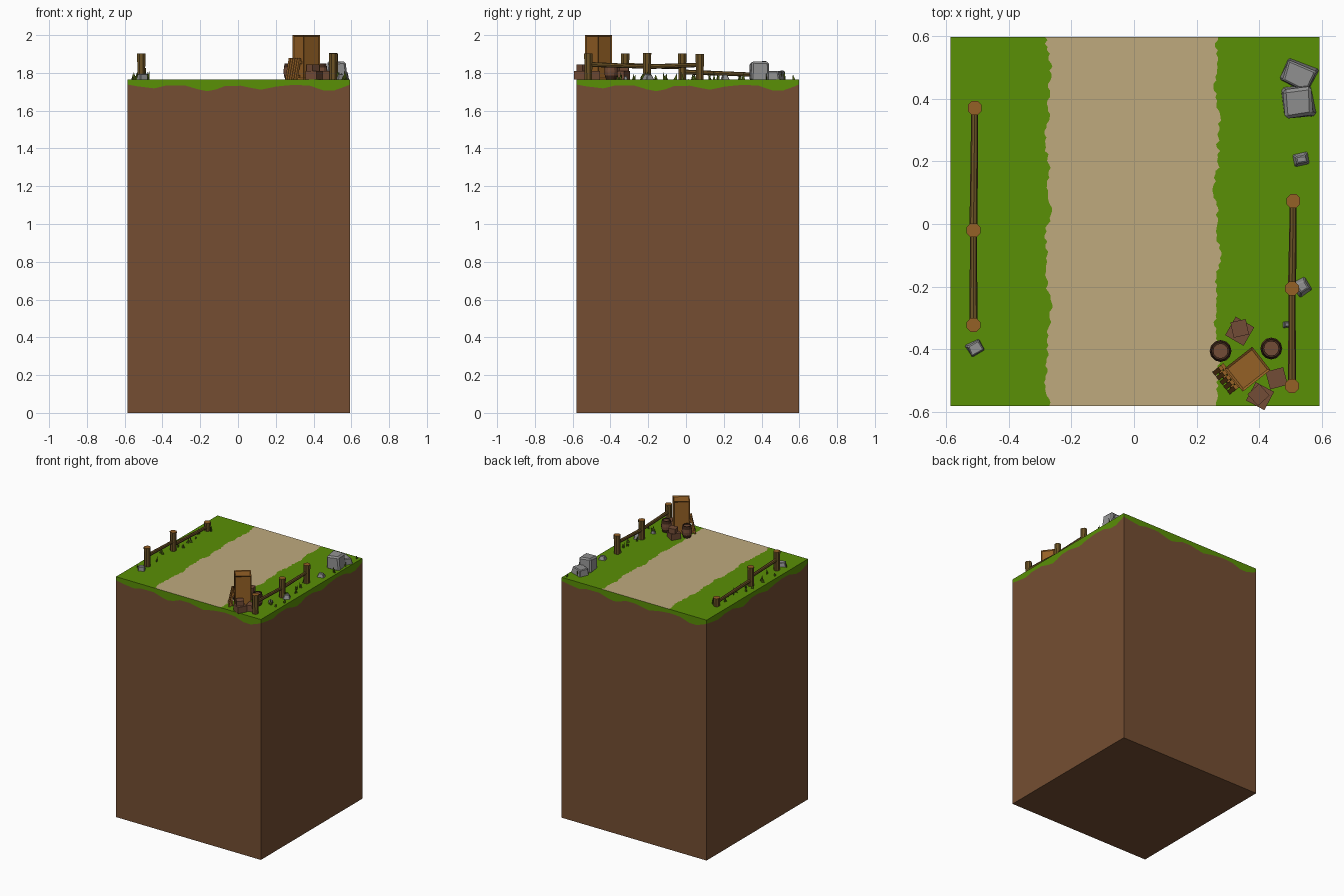
import bpy, bmesh, math, random
from mathutils import Matrix, Vector

if "Cube" in bpy.data.objects:
    bpy.data.objects.remove(bpy.data.objects["Cube"])

random.seed(7)
X0, X1, Y0, Y1, TOP = -0.585, 0.592, -0.58, 0.597, 1.765


def mat(name, r, g, b):
    m = bpy.data.materials.new(name)
    m.diffuse_color = (*[(c / 255) ** 2.2 for c in (r, g, b)], 1)
    m.use_nodes = True
    m.node_tree.nodes["Principled BSDF"].inputs["Base Color"].default_value = m.diffuse_color
    return m


GRASS = mat("grass green", 90, 142, 14)
DIRT = mat("dirt brown", 116, 79, 53)
SAND = mat("path sand", 189, 168, 125)
BARK = mat("bark brown", 108, 84, 42)
WOOD = mat("orange wood", 148, 97, 42)
DARK = mat("dark wood", 66, 44, 32)
RED = mat("reddish wood", 114, 77, 57)
STONE = mat("stone grey", 143, 143, 143)
BLADE = mat("blade green", 84, 104, 28)


def finish(name, bm, mats):
    me = bpy.data.meshes.new(name)
    bm.to_mesh(me)
    bm.free()
    for m in mats:
        me.materials.append(m)
    ob = bpy.data.objects.new(name, me)
    bpy.context.collection.objects.link(ob)
    return ob


def place(x, y, z, deg=0):
    return Matrix.Translation((x, y, z)) @ Matrix.Rotation(math.radians(deg), 4, 'Z')


def add_box(bm, m, size):
    return bmesh.ops.create_cube(bm, size=1, matrix=m @ Matrix.Diagonal((*size, 1)))['verts']


# earth block: side rings split by a wavy line into dirt and grass fringe
WAVE = [(0, .027), (.05, .037), (.12, .047), (.17, .033), (.26, .032), (.32, .053), (.36, .062),
        (.40, .052), (.44, .034), (.51, .033), (.55, .043), (.60, .054), (.67, .037), (.75, .028),
        (.82, .033), (.88, .057), (.93, .058), (.98, .037)]
corners = [Vector(c) for c in ((X0, Y0), (X1, Y0), (X1, Y1), (X0, Y1))]
bm = bmesh.new()
rings = []
for i in range(4):
    for t, d in WAVE:
        p = corners[i].lerp(corners[(i + 1) % 4], t)
        rings.append([bm.verts.new((p.x, p.y, z)) for z in (0, TOP - d, TOP)])
for a, b in zip(rings, rings[1:] + rings[:1]):
    for k in range(2):
        bm.faces.new((a[k], b[k], b[k + 1], a[k + 1])).material_index = k
bm.faces.new([r[0] for r in reversed(rings)])
finish("earth_block", bm, [DIRT, GRASS])

# top surface: grass, sandy path with ragged borders, grass
bm = bmesh.new()
N = 110
rows = []
for i in range(N + 1):
    y = Y0 + (Y1 - Y0) * i / N
    wob = [.006 * math.sin(y * 17 + k) + .004 * math.sin(y * 41 + 2 * k) + random.uniform(-.006, .006)
           for k in (0, 3)]
    rows.append([bm.verts.new((x, y, TOP)) for x in (X0, -.274 + wob[0], .265 + wob[1], X1)])
for a, b in zip(rows, rows[1:]):
    for k in range(3):
        bm.faces.new((a[k], a[k + 1], b[k + 1], b[k])).material_index = k % 2
finish("grass_and_path", bm, [GRASS, SAND])


# fences: octagonal posts and round rails
def post(name, x, y, top):
    h = top - TOP + .02
    bm = bmesh.new()
    bmesh.ops.create_cone(bm, cap_ends=True, segments=8, radius1=.021, radius2=.024, depth=h,
                          matrix=place(x, y, top - h / 2, 22.5))
    for f in bm.faces:
        f.material_index = int(f.normal.z > .9)
    finish(name, bm, [BARK, WOOD])


def rail(name, a, b):
    a, b = Vector(a), Vector(b)
    m = Matrix.Translation((a + b) / 2) @ (b - a).to_track_quat('Z', 'Y').to_matrix().to_4x4()
    bm = bmesh.new()
    bmesh.ops.create_cone(bm, cap_ends=True, segments=8, radius1=.013, radius2=.011,
                          depth=(b - a).length, matrix=m)
    finish(name, bm, [BARK])


def fence(side, posts, rails):
    for i, p in enumerate(posts):
        post(f"{side}_fence_post_{i + 1}", *p)
    for i, (za, zb) in enumerate(rails):
        rail(f"{side}_fence_rail_{i + 1}", (*posts[i][:2], za), (*posts[i + 1][:2], zb))


fence("left", [(-.512, -.322, 1.903), (-.512, -.02, 1.903), (-.508, .37, 1.825)],
      [(1.84, 1.83), (1.805, 1.79)])
fence("right", [(.504, -.517, 1.903), (.504, -.206, 1.905), (.508, .073, 1.9)],
      [(1.845, 1.833), (1.833, 1.842)])

# tall framed crate with recessed panels
CR = 38
bm = bmesh.new()
add_box(bm, place(.362, -.463, (TOP + 2) / 2, CR), (.112, .094, 2 - TOP))
bmesh.ops.inset_individual(bm, faces=bm.faces[:], thickness=.01, depth=-.005)
finish("tall_crate", bm, [WOOD])

# slatted pallet leaning on the crate
bm = bmesh.new()
lean = place(.298, -.492, TOP + .054, CR) @ Matrix.Rotation(math.radians(12), 4, 'Y')
for k in range(5):
    add_box(bm, lean @ Matrix.Translation((-.008, (k - 2) * .019, 0)), (.012, .015, .115))
for z in (-.038, .038):
    add_box(bm, lean @ Matrix.Translation((.004, 0, z)), (.012, .092, .016))
finish("leaning_pallet", bm, [WOOD])


# barrels: bulged, dark rim, recessed lid
def barrel(name, x, y):
    prof = [(.026, 0), (.033, .022), (.035, .042), (.033, .064), (.029, .086), (.023, .086), (.023, .08)]
    bm = bmesh.new()
    n = 12
    rs = [[bm.verts.new((x + r * math.cos(2 * math.pi * i / n), y + r * math.sin(2 * math.pi * i / n), TOP + z))
           for i in range(n)] for r, z in prof]
    for j in range(len(rs) - 1):
        for i in range(n):
            k = (i + 1) % n
            bm.faces.new((rs[j][i], rs[j][k], rs[j + 1][k], rs[j + 1][i])).material_index = int(j in (1, 2))
    bm.faces.new(rs[-1]).material_index = 1
    finish(name, bm, [DARK, RED])


barrel("left_barrel", .276, -.405)
barrel("right_barrel", .438, -.397)

# small stacked boxes: x, y, level, turn, size
for i, (x, y, lev, deg, s) in enumerate([(.337, -.342, 0, -30, .068), (.337, -.333, 1, 12, .05),
                                         (.402, -.549, 0, -28, .066), (.397, -.545, 1, 42, .05),
                                         (.455, -.492, 0, 15, .058)]):
    bm = bmesh.new()
    h = .045 if lev == 0 else .035
    add_box(bm, place(x, y, TOP + .045 * lev + h / 2, deg), (s, s, h))
    finish(f"small_box_{i + 1}", bm, [RED])


# faceted rocks: jittered boxes narrowing upward
def rock(name, x, y, deg, sx, sy, h, taper):
    bm = bmesh.new()
    vs = add_box(bm, Matrix.Identity(4), (sx, sy, h))
    for v in vs:
        if v.co.z > 0:
            v.co.x *= taper
            v.co.y *= taper
        v.co += Vector([random.uniform(-.07, .07) * s for s in (sx, sy, h)])
    bmesh.ops.bevel(bm, geom=bm.edges[:], offset=min(sx, sy, h) * .1, segments=1, affect='EDGES')
    bmesh.ops.triangulate(bm, faces=[f for f in bm.faces if len(f.verts) > 4])
    bm.transform(place(x, y, TOP + h / 2 - .005, deg))
    finish(name, bm, [STONE])


rock("tall_rock", .52, .39, 8, .105, .1, .1, .88)
rock("flat_rock", .525, .475, -25, .105, .085, .05, .85)
rock("small_rock_1", .532, .205, 10, .052, .042, .032, .6)
rock("small_rock_2", .538, -.2, 30, .05, .055, .032, .6)
rock("small_rock_3", .49, -.32, 5, .035, .02, .022, .6)
rock("small_rock_4", -.505, -.395, 30, .05, .045, .034, .85)


# upright grass blades along each fence
def blades(name, count, xr, yr):
    bm = bmesh.new()
    for _ in range(count):
        x, y = random.uniform(*xr), random.uniform(*yr)
        for k in range(2):
            ang = random.uniform(0, math.pi)
            d = Vector((math.cos(ang), math.sin(ang), 0)) * random.uniform(.008, .012)
            c = Vector((x, y, TOP - .003))
            tip = c + d * random.uniform(-1.3, 1.3) + Vector((0, 0, random.uniform(.022, .05)))
            bm.faces.new([bm.verts.new(p) for p in (c - d, c + d, tip)])
    finish(name, bm, [BLADE])


blades("left_grass_blades", 17, (-.565, -.475), (-.4, .42))
blades("right_grass_blades", 24, (.49, .575), (-.4, .575))
